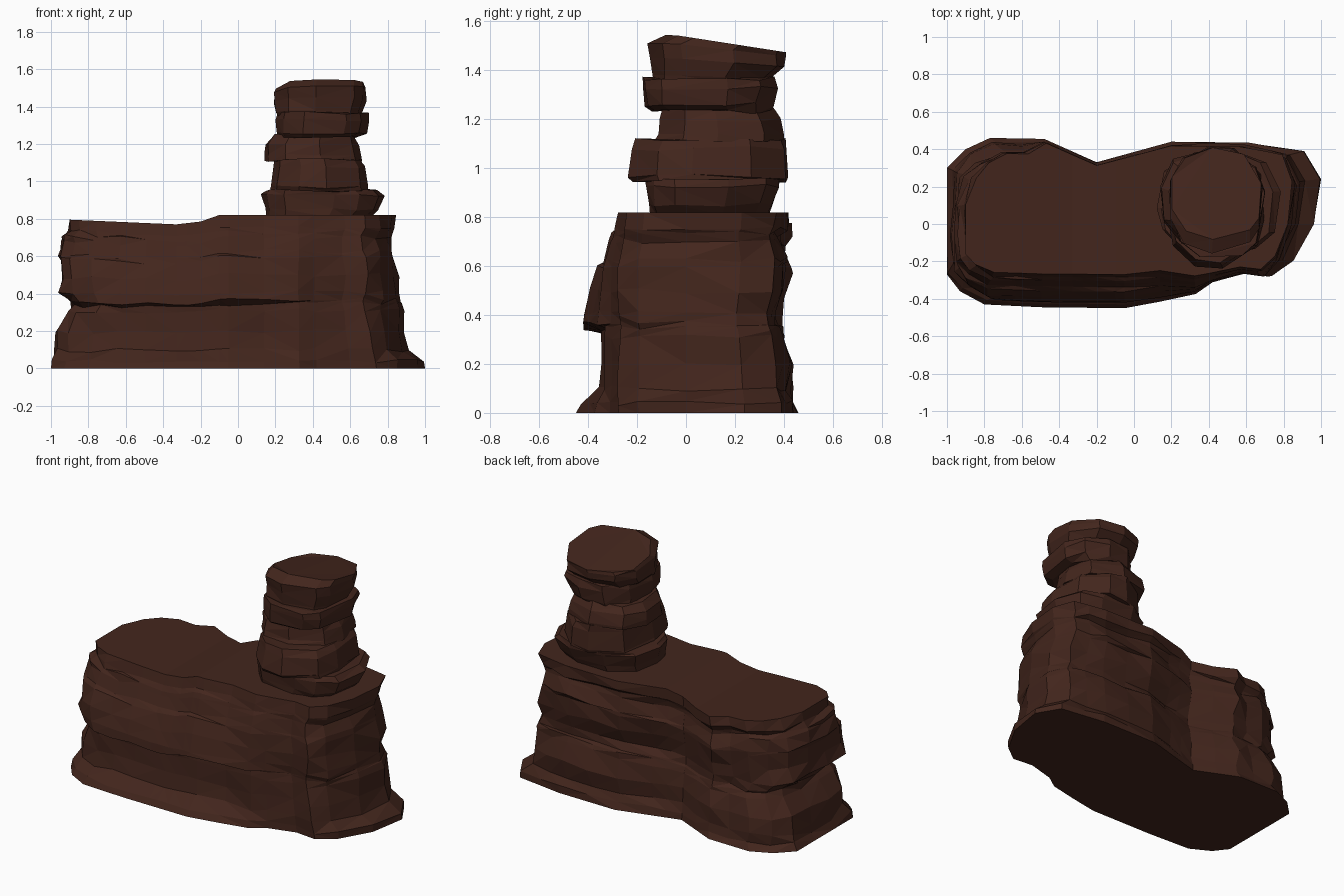
import bpy, bmesh, math, random
from mathutils import Vector

if "Cube" in bpy.data.objects:
    bpy.data.objects.remove(bpy.data.objects["Cube"])

random.seed(7)
mat = bpy.data.materials.new("dark_brown_rock")
mat.diffuse_color = (0.056, 0.019, 0.012, 1)
mat.use_nodes = True
mat.node_tree.nodes["Principled BSDF"].inputs["Base Color"].default_value = mat.diffuse_color


def lerp(a, b, t):
    return a + (b - a) * max(0.0, min(1.0, t))


def piecewise(pts, x):
    for (x0, z0), (x1, z1) in zip(pts, pts[1:]):
        if x <= x1:
            return lerp(z0, z1, (x - x0) / (x1 - x0))
    return pts[-1][1]


def resample(pts, step):
    out = []
    for a, b in zip(pts, pts[1:] + pts[:1]):
        a, b = Vector(a), Vector(b)
        n = max(1, round((b - a).length / step))
        out += [a.lerp(b, k / n) for k in range(n)]
    return out


def loft(bm, rings):
    rows = [[bm.verts.new(p) for p in ring] for ring in rings]
    n = len(rows[0])
    for a, b in zip(rows, rows[1:]):
        for i in range(n):
            j = (i + 1) % n
            bm.faces.new((a[i], a[j], b[j], b[i]))
    bm.faces.new(rows[0][::-1])
    bm.faces.new(rows[-1])


def finish(bm, name):
    bmesh.ops.triangulate(bm, faces=bm.faces[:])
    bmesh.ops.recalc_face_normals(bm, faces=bm.faces[:])
    me = bpy.data.meshes.new(name)
    bm.to_mesh(me)
    bm.free()
    me.materials.append(mat)
    ob = bpy.data.objects.new(name, me)
    bpy.context.collection.objects.link(ob)
    return ob


# Base: footprint, counter-clockwise from the right end
plan = [(1, .24), (.91, .39), (.6, .435), (.2, .44), (-.2, .33), (-.48, .455),
        (-.77, .46), (-.9, .4), (-1, .3), (-1, -.27), (-.93, -.36), (-.8, -.43),
        (-.5, -.445), (-.05, -.45), (.33, -.38), (.42, -.32), (.6, -.27),
        (.74, -.285), (.85, -.2), (.96, 0)]
plan = resample(plan, .19)

# Strata: height, then reach of left, right, front and back walls
strata = [(0, 1, 1, 1, 1), (.04, .995, .985, .96, .99), (.10, .985, .92, .80, .97),
          (.20, .97, .905, .77, .96), (.31, .91, .90, .77, .92),
          (.345, .90, .89, .78, .89), (.365, .90, .88, .95, .87),
          (.41, .955, .87, .93, .87), (.50, .94, .86, .88, .90),
          (.60, .96, .845, .80, .94), (.625, .955, .835, .75, .95),
          (.70, .935, .825, .70, .90), (.73, .93, .83, .68, .89),
          (.755, .92, .845, .64, .94), (.82, .90, .845, .60, .95)]
rings = []
for k, (z, le, ri, fr, ba) in enumerate(strata):
    inner = 0 < k < len(strata) - 1
    ring, drift = [], 0
    for p in plan:
        x, y = p
        drift = drift * .5 + random.uniform(-.02, .014) * inner
        end = ri if x > 0 else le
        sx = lerp(1, end, x * x)
        # right end keeps its own front wall, which leans in near the top
        right_front = lerp(.97, .85, (z - .6) / .2)
        front = lerp(fr, right_front, (x - .2) / .25)
        sy = front if y < 0 else ba
        # back left corner is pulled in towards the top
        if x < -.6 and y > .2:
            sx -= .07 * z
            sy -= .16 * z
        # the waist and the smooth front panel stay cleaner than the ends
        calm = .25 if (y < 0 and -.7 < x < .5) or abs(x + .2) < .15 else 1
        d = p.normalized() * drift * calm
        wob = random.uniform(-.012, .012) * inner
        ring.append((x * sx + d.x, y * sy + d.y, z + wob))
    rings.append(ring)
bm = bmesh.new()
loft(bm, rings)

# Step and gentle slope of the base top
top = [(-1, .80), (-.9, .795), (-.33, .77), (-.2, .785), (-.1, .82), (1, .82)]
for cut in (-.33, -.2, -.1):
    bmesh.ops.bisect_plane(bm, geom=bm.verts[:] + bm.edges[:] + bm.faces[:],
                           plane_co=(cut, 0, 0), plane_no=(1, 0, 0))
for v in bm.verts:
    v.co.z *= piecewise(top, v.co.x) / .82
finish(bm, "rock_base")


# Stacked slabs: each level is z, x min, x max, y min, y max
def slab(name, levels, sides, turn, tilt=None):
    bm = bmesh.new()
    shape = []
    for i in range(sides):
        a = math.tau * (i + random.uniform(-.25, .25)) / sides + turn
        c, s = math.cos(a), math.sin(a)
        shape.append((math.copysign(abs(c) ** .8, c), math.copysign(abs(s) ** .8, s)))
    lo = [min(p[i] for p in shape) for i in (0, 1)]
    hi = [max(p[i] for p in shape) for i in (0, 1)]
    rings = []
    for k, (z, x0, x1, y0, y1) in enumerate(levels):
        ring = []
        for c, s in shape:
            j = 1 - random.uniform(0, .04)
            u = ((c - lo[0]) / (hi[0] - lo[0]) - .5) * j + .5
            v = ((s - lo[1]) / (hi[1] - lo[1]) - .5) * j + .5
            x, y = lerp(x0, x1, u), lerp(y0, y1, v)
            dz = tilt(x, y) * k / (len(levels) - 1) if tilt else random.uniform(-.01, .01)
            ring.append((x, y, z + dz))
        rings.append(ring)
    loft(bm, rings)
    finish(bm, name)


slab("slab_1", [(.81, .14, .72, -.15, .34), (.85, .14, .76, -.16, .36),
                (.93, .12, .79, -.17, .39), (.955, .14, .75, -.17, .39)], 11, .2)
slab("slab_2", [(.95, .17, .70, -.23, .42), (.97, .17, .70, -.25, .43),
                (1.08, .19, .68, -.23, .42), (1.12, .19, .66, -.21, .41)], 10, .5)
slab("slab_3", [(1.11, .14, .67, -.13, .41), (1.14, .14, .66, -.12, .41),
                (1.20, .14, .65, -.11, .39), (1.245, .18, .63, -.10, .36)], 9, .1)
slab("slab_4", [(1.23, .21, .64, -.14, .35), (1.26, .20, .69, -.17, .36),
                (1.33, .20, .71, -.18, .38), (1.365, .21, .70, -.18, .37)], 10, .7)


# Top slab: flat crown leaning down towards the back
def crown(x, y):
    return -.155 * max(0, y + .05) - .03 * max(0, .3 - x) / .1


slab("slab_5_crown", [(1.35, .21, .66, -.14, .33), (1.38, .20, .67, -.145, .35),
                      (1.45, .19, .69, -.15, .41), (1.51, .19, .69, -.16, .41),
                      (1.545, .20, .69, -.09, .41)], 10, .3, crown)
